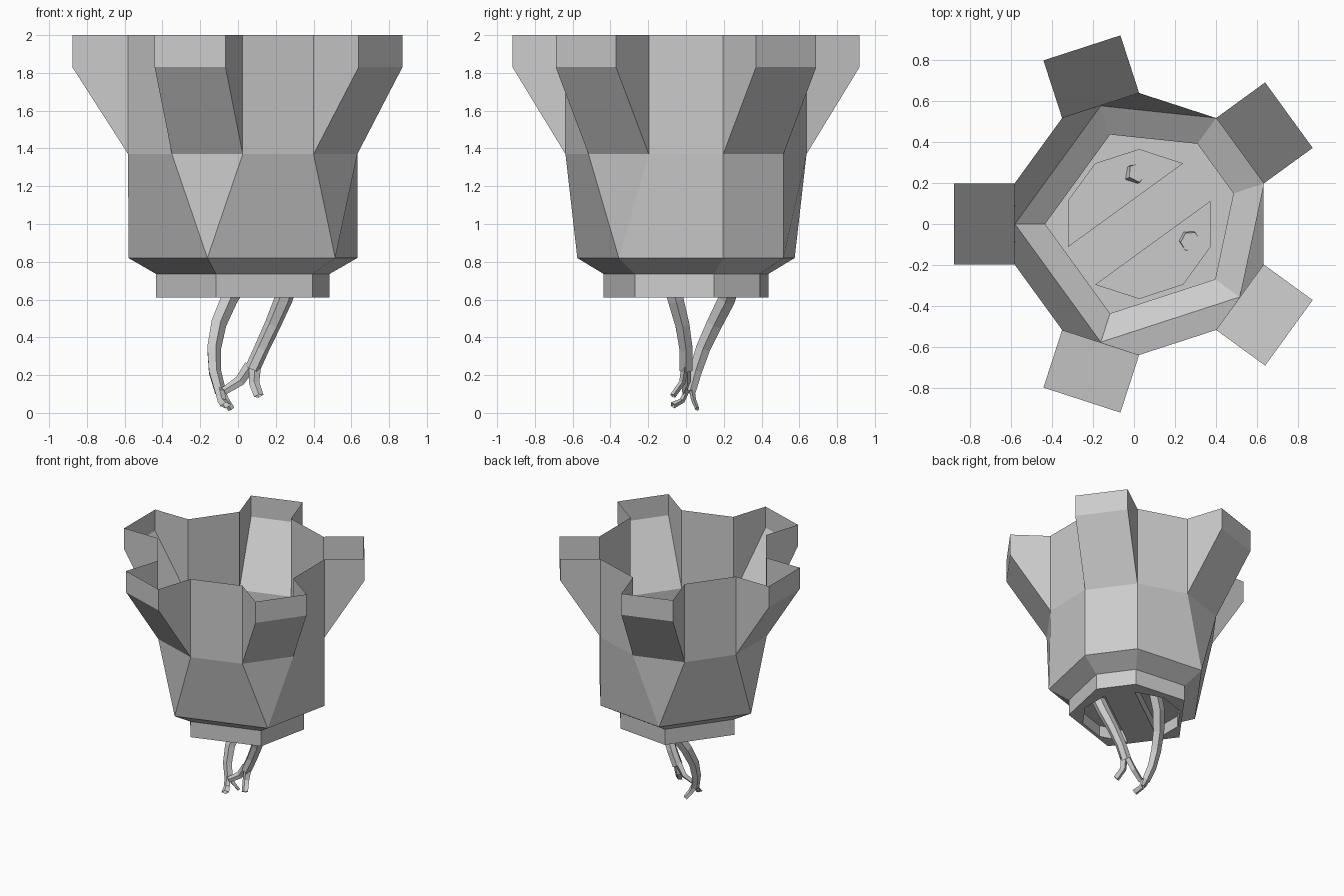
import bpy, bmesh
from math import cos, sin, tan, radians, pi
from mathutils import Vector

if "Cube" in bpy.data.objects:
    bpy.data.objects.remove(bpy.data.objects["Cube"])

CX, R = 0.025, 0.638           # axis of the cup and decagon radius
APO = R * cos(pi / 10)


def polar(r, deg, z):
    a = radians(deg)
    return Vector((CX + r * cos(a), r * sin(a), z))


def finish(bm, name):
    bmesh.ops.remove_doubles(bm, verts=bm.verts, dist=1e-4)
    bmesh.ops.recalc_face_normals(bm, faces=bm.faces)
    me = bpy.data.meshes.new(name)
    bm.to_mesh(me)
    bm.free()
    ob = bpy.data.objects.new(name, me)
    bpy.context.collection.objects.link(ob)
    return ob


def face(bm, *pts):
    bm.faces.new([bm.verts.new(p) for p in pts])


def feet(j, z, scale=1.0):
    """Lower ring points under lug j: one corner, or two under the first lug."""
    if j % 5 == 0:
        return [polar(R * scale, 18, z), polar(R * scale, 54, z)]
    return [polar(0.605 * scale, 36 + 72 * j, z)]


def ring(z, scale):
    return [p for j in range(5) for p in feet(j, z, scale)]


# cup wall with five open lugs around the rim
bm = bmesh.new()
for j in range(5):
    mid = 36 + 72 * j
    out = Vector((cos(radians(mid)), sin(radians(mid)), 0)) * 0.295
    a, b, c = mid - 18, mid + 18, mid + 54
    la, lb = polar(R, a, 1.37), polar(R, b, 1.37)
    ta, tb = polar(R, a, 2), polar(R, b, 2)
    oa, ob_ = polar(R, a, 1.83) + out, polar(R, b, 1.83) + out
    face(bm, la, lb, ob_, oa)                      # ramp
    face(bm, oa, ob_, tb + out, ta + out)          # outer end
    face(bm, la, oa, ta + out, ta)                 # sides
    face(bm, lb, tb, tb + out, ob_)
    nl, nt = polar(R, c, 1.37), polar(R, c, 2)
    face(bm, lb, nl, nt, tb)                       # wall between lugs
    f, g = feet(j, 0.82), feet(j + 1, 0.82)
    face(bm, *f, lb, la)                           # taper under the lug
    face(bm, f[-1], g[0], nl, lb)                  # taper between lugs
finish(bm, "cup_wall")

# stepped base collar
bm = bmesh.new()
rings = [ring(0.82, 1), ring(0.735, 0.757), ring(0.61, 0.757)]
for lo, hi in ((1, 0), (2, 1)):
    for i in range(6):
        k = (i + 1) % 6
        face(bm, rings[lo][i], rings[lo][k], rings[hi][k], rings[hi][i])
finish(bm, "base_collar")

# floor with two raised half pockets, open underneath
bm = bmesh.new()
dec = [polar(0.365, 18 + 36 * i, 0.61) for i in range(10)]
pocket_a, pocket_b = dec[1:6], dec[6:10] + dec[:1]
up = Vector((0, 0, 0.09))
for p in (pocket_a, pocket_b):
    face(bm, *[v + up for v in p])
    for i in range(5):
        q = p[(i + 1) % 5]
        face(bm, p[i], q, q + up, p[i] + up)
h = rings[2]                                       # corners at 18, 54, 108, 180, 252, 324
face(bm, h[0], h[1], dec[1], dec[0])
face(bm, h[1], h[2], dec[3], dec[2], dec[1])
face(bm, h[2], h[3], dec[4], dec[3])
face(bm, h[3], dec[5], dec[4])
face(bm, h[3], h[4], dec[6], dec[5])
face(bm, h[4], h[5], dec[8], dec[7], dec[6])
face(bm, h[5], h[0], dec[0], dec[9], dec[8])
face(bm, dec[1], dec[5], dec[6], dec[0])           # bar between pockets
finish(bm, "floor_plate")


def tube(name, path, radii, sides, flat=1.0):
    """Open faceted tube swept along a path."""
    bm = bmesh.new()
    pts = [Vector(p) for p in path]
    loops = []
    for i, p in enumerate(pts):
        t = (pts[min(i + 1, len(pts) - 1)] - pts[max(i - 1, 0)]).normalized()
        u = (Vector((1, 0, 0)) - t * t.x).normalized()
        v = t.cross(u)
        loops.append([bm.verts.new(p + radii[i] * (u * cos(2 * pi * k / sides)
                      + v * flat * sin(2 * pi * k / sides))) for k in range(sides)])
    for lo, hi in zip(loops, loops[1:]):
        for k in range(sides):
            m = (k + 1) % sides
            bm.faces.new((lo[k], lo[m], hi[m], hi[k]))
    finish(bm, name)


# two hanging wires with split ends
tube("left_wire", [(0.015, 0.25, 0.71), (-0.05, 0.215, 0.60), (-0.105, 0.15, 0.47),
                   (-0.13, 0.09, 0.34), (-0.125, 0.05, 0.22), (-0.095, 0.02, 0.11)],
     [0.05, 0.048, 0.044, 0.04, 0.036, 0.032], 5)
tube("left_wire_tip_a", [(-0.10, 0.03, 0.13), (-0.07, 0.04, 0.07), (-0.035, 0.06, 0.02)],
     [0.025, 0.022, 0.018], 4, 0.6)
tube("left_wire_tip_b", [(-0.10, 0.01, 0.13), (-0.085, -0.02, 0.065), (-0.065, -0.07, 0.04)],
     [0.025, 0.024, 0.03], 4, 0.6)
tube("right_wire", [(0.275, -0.085, 0.71), (0.24, -0.055, 0.60), (0.185, -0.02, 0.47),
                    (0.125, 0.0, 0.34), (0.075, 0.0, 0.23)],
     [0.05, 0.048, 0.043, 0.04, 0.04], 6)
tube("right_wire_tip_a", [(0.09, -0.005, 0.25), (0.085, -0.02, 0.16), (0.11, -0.07, 0.09)],
     [0.032, 0.028, 0.026], 4, 0.6)
tube("right_wire_tip_b", [(0.065, 0.005, 0.25), (0.01, 0.01, 0.17), (-0.075, -0.01, 0.115)],
     [0.032, 0.028, 0.022], 4, 0.6)
